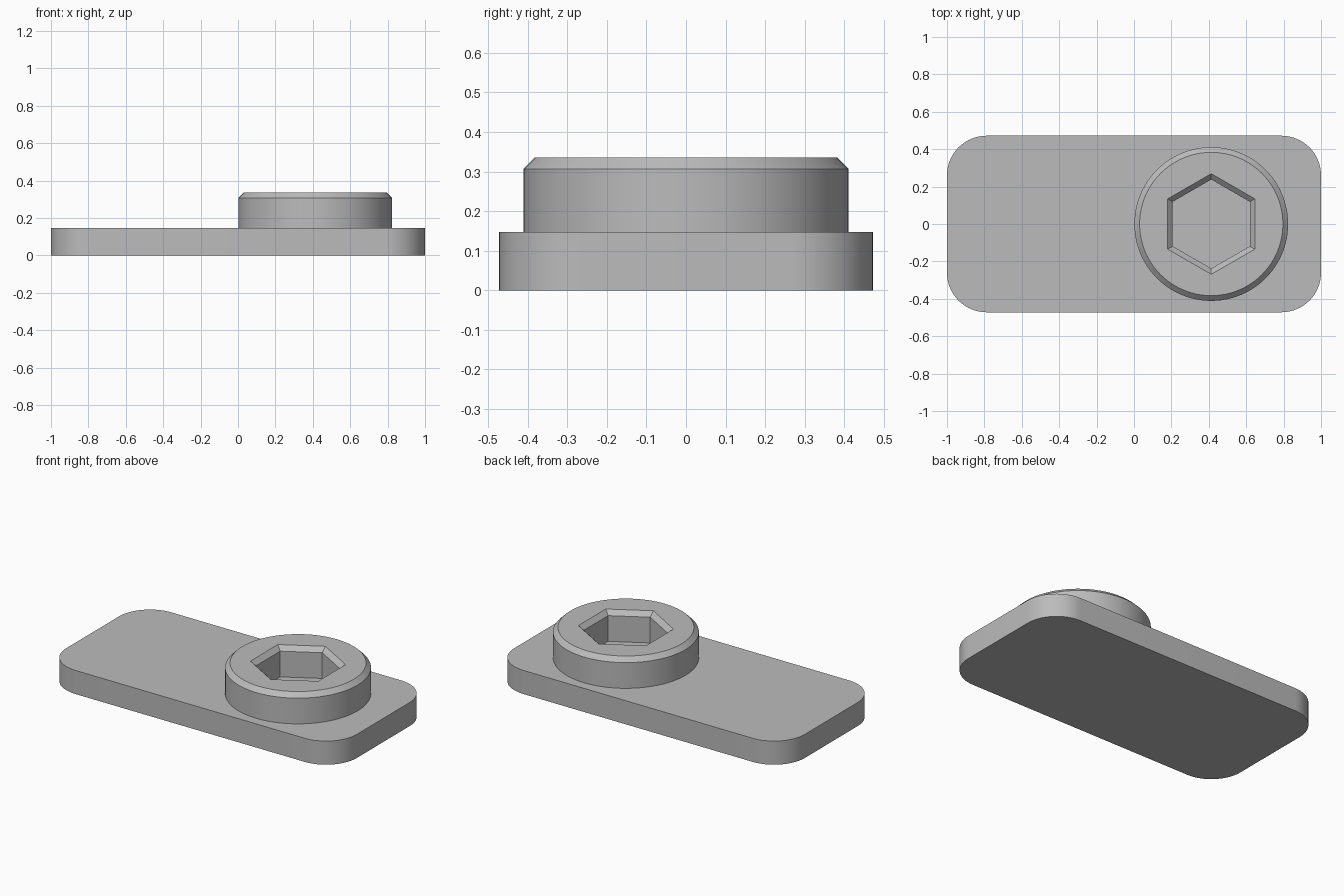
import bpy, bmesh
from math import cos, sin, pi, radians

if "Cube" in bpy.data.objects:
    bpy.data.objects.remove(bpy.data.objects["Cube"], do_unlink=True)

grey = bpy.data.materials.new("plain grey")
grey.use_nodes = True
colour = (0.5, 0.5, 0.5, 1)
grey.diffuse_color = colour
grey.node_tree.nodes["Principled BSDF"].inputs["Base Color"].default_value = colour

PLATE_TOP, BOSS_TOP, BEVEL = 0.147, 0.335, 0.028
STEPS = 96


def loft(name, rings, location=(0, 0, 0), caps=False):
    """Skin a stack of equal-length rings, optionally closing both ends."""
    bm = bmesh.new()
    loops = [[bm.verts.new(p) for p in ring] for ring in rings]
    for a, b in zip(loops, loops[1:]):
        for i in range(len(a)):
            j = (i + 1) % len(a)
            bm.faces.new((a[i], a[j], b[j], b[i]))
    if caps:
        bm.faces.new(loops[0][::-1])
        bm.faces.new(loops[-1])
    mesh = bpy.data.meshes.new(name)
    bm.to_mesh(mesh)
    bm.free()
    mesh.materials.append(grey)
    obj = bpy.data.objects.new(name, mesh)
    obj.location = location
    bpy.context.collection.objects.link(obj)
    bpy.ops.object.select_all(action="DESELECT")
    obj.select_set(True)
    bpy.context.view_layer.objects.active = obj
    bpy.ops.object.shade_smooth_by_angle(angle=radians(30))
    return obj


def circle(r, z):
    angles = [2 * pi * i / STEPS for i in range(STEPS)]
    return [(r * cos(a), r * sin(a), z) for a in angles]


def hexagon(apothem, z):
    """Hexagon with corners on the y axis, sampled at the circle's angles."""
    points = []
    for i in range(STEPS):
        a = 2 * pi * i / STEPS
        off_flat = (a + pi / 6) % (pi / 3) - pi / 6
        r = apothem / cos(off_flat)
        points.append((r * cos(a), r * sin(a), z))
    return points


def rounded_rectangle(half_x, half_y, r, z, steps=16):
    points = []
    for k, (sx, sy) in enumerate(((1, 1), (-1, 1), (-1, -1), (1, -1))):
        for i in range(steps + 1):
            a = (k + i / steps) * pi / 2
            points.append((sx * (half_x - r) + r * cos(a),
                           sy * (half_y - r) + r * sin(a), z))
    return points


# Flat base plate with rounded corners
loft("base_plate", [rounded_rectangle(1, 0.472, 0.212, z) for z in (0, PLATE_TOP)],
     caps=True)

# Round boss: bevelled rim, bevelled hexagonal socket down to the plate
loft("socket_boss", [
    circle(0.411, PLATE_TOP),
    circle(0.411, BOSS_TOP - BEVEL),
    circle(0.411 - BEVEL, BOSS_TOP),
    hexagon(0.233, BOSS_TOP),
    hexagon(0.206, BOSS_TOP - BEVEL),
    hexagon(0.206, PLATE_TOP),
], location=(0.413, 0, 0))
